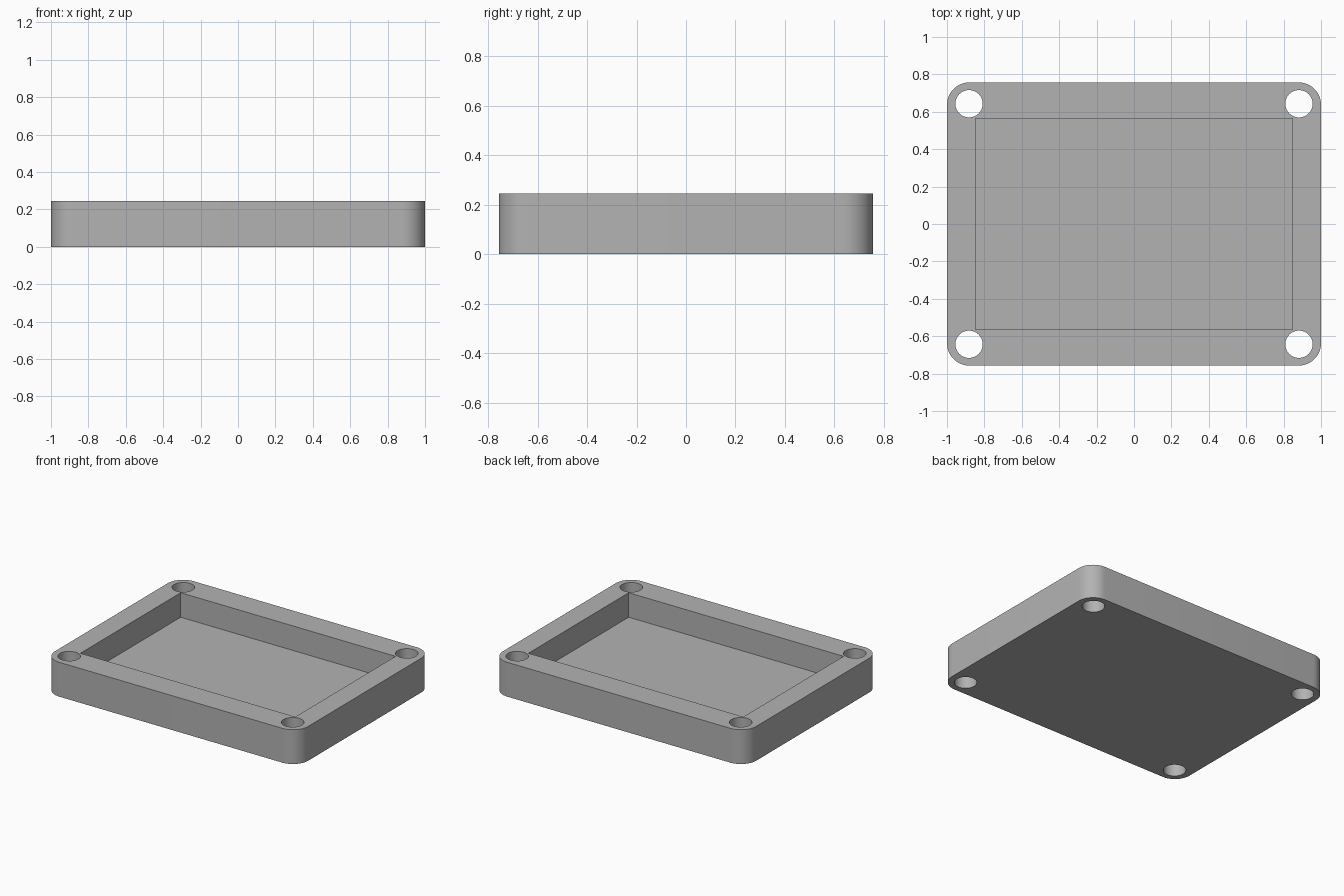
import bpy
import bmesh
from math import radians
from mathutils import Matrix

if "Cube" in bpy.data.objects:
    bpy.data.objects.remove(bpy.data.objects["Cube"], do_unlink=True)

LENGTH, WIDTH, HEIGHT = 2.0, 1.514, 0.245
CORNER_RADIUS = 0.12
POCKET_LENGTH, POCKET_WIDTH, FLOOR = 1.696, 1.13, 0.07
HOLE_X, HOLE_Y, HOLE_RADIUS = 0.882, 0.643, 0.073

# Single grey material
grey = bpy.data.materials.new("plain grey")
grey.use_nodes = True
colour = (0.45, 0.45, 0.45, 1)
grey.diffuse_color = colour
grey.node_tree.nodes["Principled BSDF"].inputs["Base Color"].default_value = colour


def make_object(name, bm):
    mesh = bpy.data.meshes.new(name)
    bm.to_mesh(mesh)
    bm.free()
    mesh.materials.append(grey)
    obj = bpy.data.objects.new(name, mesh)
    bpy.context.collection.objects.link(obj)
    return obj


def add_box(bm, length, width, bottom, top):
    place = Matrix.Translation((0, 0, (bottom + top) / 2))
    size = Matrix.Diagonal((length, width, top - bottom, 1))
    bmesh.ops.create_cube(bm, size=1, matrix=place @ size)


# Tray body with rounded upright corners
bm = bmesh.new()
add_box(bm, LENGTH, WIDTH, 0, HEIGHT)
uprights = [e for e in bm.edges
            if abs(e.verts[0].co.z - e.verts[1].co.z) > HEIGHT / 2]
bmesh.ops.bevel(bm, geom=uprights, offset=CORNER_RADIUS, segments=12,
                profile=0.5, affect='EDGES')
tray = make_object("tray", bm)

# Cutter: rectangular pocket and four through holes
bm = bmesh.new()
add_box(bm, POCKET_LENGTH, POCKET_WIDTH, FLOOR, HEIGHT * 2)
for x in (-HOLE_X, HOLE_X):
    for y in (-HOLE_Y, HOLE_Y):
        bmesh.ops.create_cone(bm, cap_ends=True, segments=48,
                              radius1=HOLE_RADIUS, radius2=HOLE_RADIUS,
                              depth=HEIGHT * 4,
                              matrix=Matrix.Translation((x, y, 0)))
cutter = make_object("pocket_and_hole_cutter", bm)
cutter.hide_render = True

# Cut the tray, then drop the cutter
cut = tray.modifiers.new("cut", 'BOOLEAN')
cut.operation = 'DIFFERENCE'
cut.solver = 'EXACT'
cut.object = cutter
bpy.ops.object.select_all(action='DESELECT')
tray.select_set(True)
bpy.context.view_layer.objects.active = tray
bpy.ops.object.modifier_apply(modifier=cut.name)
bpy.data.objects.remove(cutter, do_unlink=True)

bpy.ops.object.shade_smooth_by_angle(angle=radians(30))
